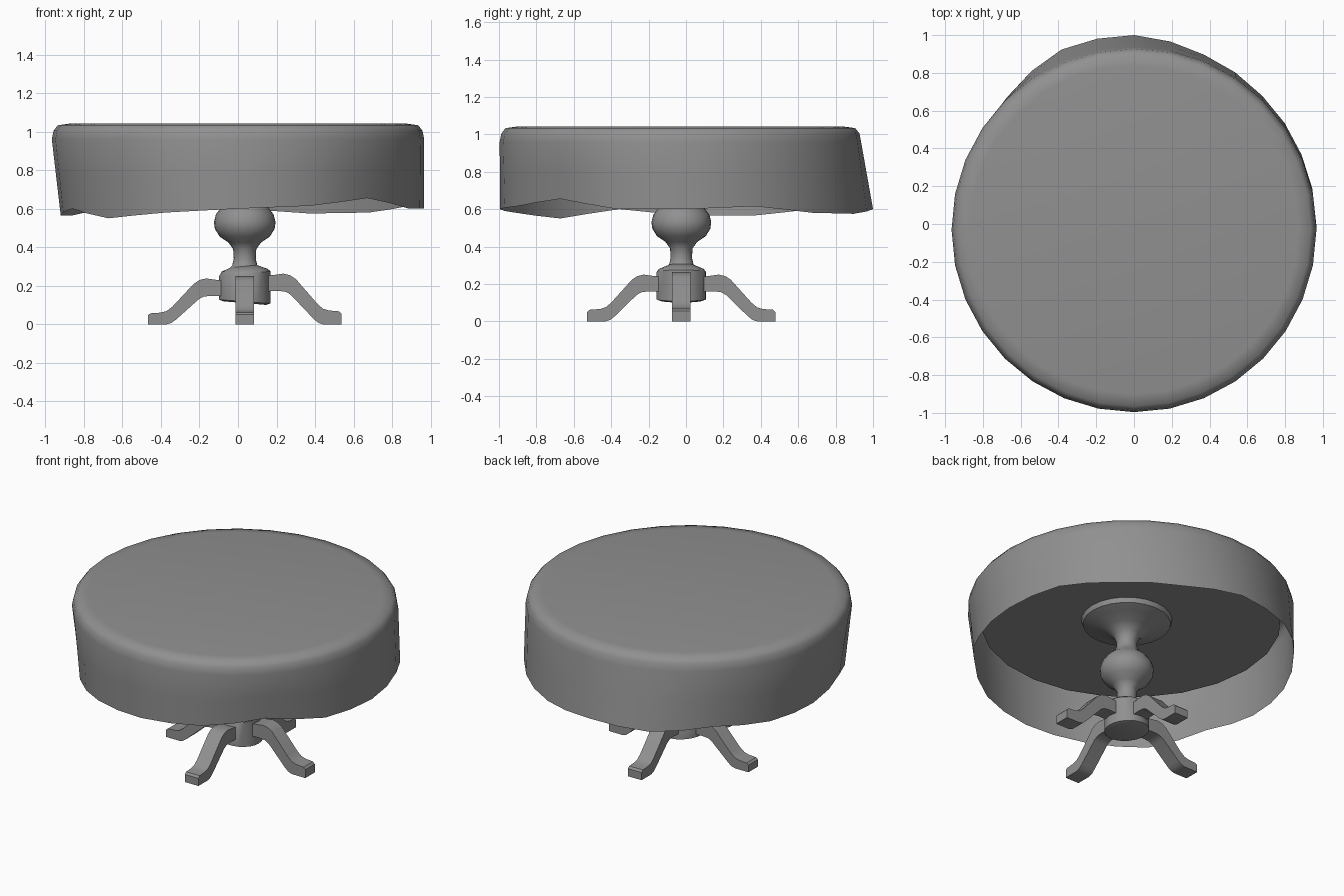
import bpy, bmesh, math
from mathutils import Vector

cube = bpy.data.objects.get("Cube")
if cube:
    bpy.data.objects.remove(cube, do_unlink=True)

# One plain grey for everything
grey = bpy.data.materials.new("plain_grey")
grey.use_nodes = True
colour = (0.28, 0.28, 0.28, 1)
grey.diffuse_color = colour
grey.node_tree.nodes["Principled BSDF"].inputs["Base Color"].default_value = colour

CX, CY = 0.035, -0.025      # pedestal axis
TOP_Y = -0.03               # table top centre


def finish(name, bm, angle=40, recalc=True):
    if recalc:
        bmesh.ops.recalc_face_normals(bm, faces=bm.faces)
    mesh = bpy.data.meshes.new(name)
    bm.to_mesh(mesh)
    bm.free()
    mesh.materials.append(grey)
    obj = bpy.data.objects.new(name, mesh)
    bpy.context.collection.objects.link(obj)
    bpy.ops.object.select_all(action="DESELECT")
    obj.select_set(True)
    bpy.context.view_layer.objects.active = obj
    bpy.ops.object.shade_smooth_by_angle(angle=math.radians(angle))
    return obj


def skin(bm, rings):
    """Join successive closed rings of points with quads."""
    loops = [[bm.verts.new(p) for p in ring] for ring in rings]
    n = len(loops[0])
    for a, b in zip(loops, loops[1:]):
        for i in range(n):
            j = (i + 1) % n
            bm.faces.new((a[i], a[j], b[j], b[i]))
    return loops


def circle(r, z, cx, cy, n):
    return [Vector((cx + r * math.cos(math.tau * i / n),
                    cy + r * math.sin(math.tau * i / n), z)) for i in range(n)]


def lathe(name, profile, cx, cy, n, tilt=None):
    bm = bmesh.new()
    rings = [circle(r, z, cx, cy, n) for r, z in profile]
    if tilt:
        for ring in rings:
            for p in ring:
                p.z += tilt(p.z) * (p.x - cx)
    loops = skin(bm, rings)
    bm.faces.new(loops[0])
    bm.faces.new(loops[-1])
    return finish(name, bm)


# Hidden wooden table top
lathe("table_top", [(0.89, 0.875), (0.89, 1.02)], 0, TOP_Y, 24)

# Turned column: flared collar, neck and ball
lathe("column", [
    (0.10, 0.27), (0.065, 0.305), (0.057, 0.34), (0.06, 0.39), (0.085, 0.425),
    (0.13, 0.455), (0.155, 0.495), (0.16, 0.53), (0.15, 0.57), (0.12, 0.61),
    (0.08, 0.645), (0.062, 0.68), (0.06, 0.72), (0.08, 0.765), (0.13, 0.80),
    (0.21, 0.825), (0.26, 0.845), (0.27, 0.88)], CX, CY, 24)

# Slightly crooked drum that holds the legs
lathe("hub", [(0.11, 0.11), (0.133, 0.118), (0.133, 0.262), (0.12, 0.28), (0.06, 0.305)],
      CX, CY, 24, tilt=lambda z: (z - 0.18) * 1.2 if z < 0.28 else 0.06)


# Four bent legs; lift raises the inner end
def leg(name, angle, lift):
    outline = [(0.08, 0.235), (0.15, 0.243), (0.20, 0.25), (0.235, 0.242),
               (0.265, 0.222), (0.375, 0.10), (0.405, 0.075), (0.435, 0.066),
               (0.49, 0.062), (0.503, 0.05), (0.503, 0), (0.405, 0), (0.38, 0.008),
               (0.355, 0.028), (0.24, 0.14), (0.215, 0.155), (0.18, 0.16), (0.08, 0.157)]
    c, s = math.cos(angle), math.sin(angle)
    bm = bmesh.new()
    sides = []
    for w in (-0.049, 0.049):
        sides.append([Vector((CX + r * c - w * s, CY + r * s + w * c,
                              z + lift * min(1, z / 0.15))) for r, z in outline])
    for loop in skin(bm, sides):
        bm.faces.new(loop)
    finish(name, bm, 35)


for name, turn, lift in (("left_leg", 0, 0.013), ("back_leg", 1, 0),
                         ("right_leg", 2, -0.012), ("front_leg", 3, 0)):
    leg(name, turn * math.pi / 2, lift)

# Draped cloth: hem height and radius go round anticlockwise from the left side
hem_z = [0.60, 0.615, 0.58, 0.575, 0.60, 0.585, 0.60, 0.565,
         0.565, 0.60, 0.55, 0.58, 0.60, 0.615, 0.655, 0.60]
hem_r = [0.965, 0.96, 0.96, 0.97, 1.0, 1.0, 0.95, 0.93,
         0.92, 0.93, 0.95, 0.98, 0.995, 0.98, 0.95, 0.96]


def around(table, t):
    i = int(t)
    f = (1 - math.cos((t - i) * math.pi)) / 2
    return table[i % 16] * (1 - f) + table[(i + 1) % 16] * f


N = 32
hem = []
for k in range(N):
    a, t = math.tau * k / N, k * 16 / N
    r = around(hem_r, t)
    hem.append(Vector((r * math.cos(a), r * math.sin(a), around(hem_z, t))))
shoulder = circle(0.966, 0.96, 0, TOP_Y, N)
middle = [p.lerp(q, 0.5) for p, q in zip(shoulder, hem)]
bm = bmesh.new()
loops = skin(bm, [hem, middle, shoulder,
                  circle(0.957, 1.005, 0, TOP_Y, N),
                  circle(0.935, 1.033, 0, TOP_Y, N),
                  circle(0.87, 1.042, 0, TOP_Y, N)])
bm.faces.new(loops[-1])
finish("tablecloth", bm, 60, recalc=False)
